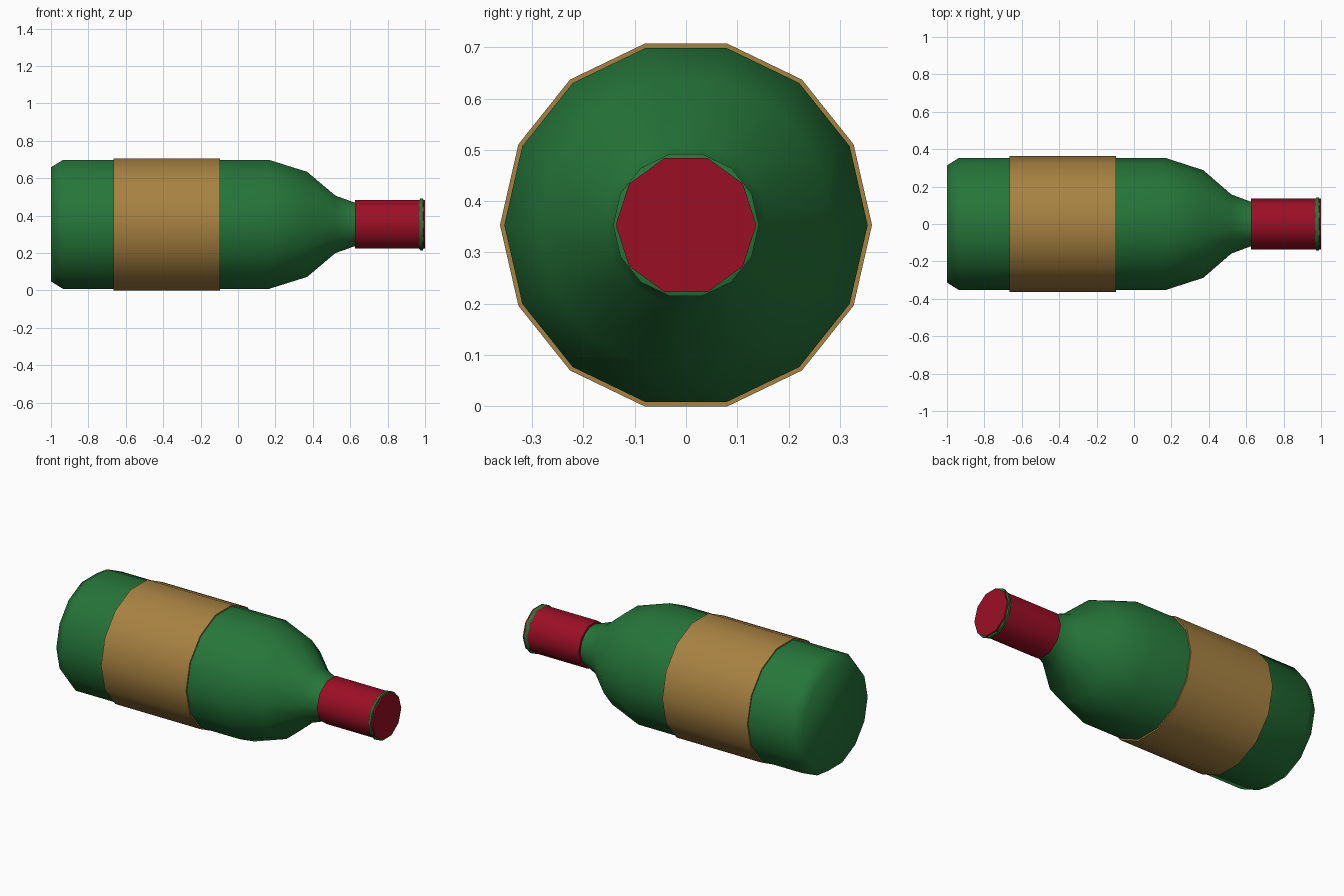
import bpy
import bmesh
from math import cos, sin, tau, radians

AXIS_Z = 0.3535  # height of the bottle's long axis

if "Cube" in bpy.data.objects:
    bpy.data.objects.remove(bpy.data.objects["Cube"], do_unlink=True)


def make_material(name, color):
    mat = bpy.data.materials.new(name)
    mat.use_nodes = True
    mat.diffuse_color = (*color, 1)
    mat.node_tree.nodes["Principled BSDF"].inputs["Base Color"].default_value = (*color, 1)
    return mat


def lathe(name, profile, sides, mat, closed=False):
    """Spin (x, radius) points about the long axis; cap the ends or close the loop."""
    bm = bmesh.new()
    rings = []
    for x, r in profile:
        rings.append([bm.verts.new((x, r * cos(tau * i / sides), AXIS_Z + r * sin(tau * i / sides)))
                      for i in range(sides)])
    pairs = list(zip(rings, rings[1:]))
    if closed:
        pairs.append((rings[-1], rings[0]))
    else:
        bm.faces.new(rings[0])
        bm.faces.new(rings[-1])
    for a, b in pairs:
        for i in range(sides):
            j = (i + 1) % sides
            bm.faces.new((a[i], a[j], b[j], b[i]))
    bmesh.ops.recalc_face_normals(bm, faces=bm.faces)
    mesh = bpy.data.meshes.new(name)
    bm.to_mesh(mesh)
    bm.free()
    mesh.materials.append(mat)
    obj = bpy.data.objects.new(name, mesh)
    bpy.context.collection.objects.link(obj)
    bpy.ops.object.select_all(action="DESELECT")
    obj.select_set(True)
    bpy.context.view_layer.objects.active = obj
    bpy.ops.object.shade_smooth_by_angle(angle=radians(60))
    return obj


green = make_material("bottle green", (0.019, 0.18, 0.042))
tan = make_material("label tan", (0.39, 0.223, 0.054))
red = make_material("foil red", (0.33, 0.0045, 0.019))

# Glass: chamfered base, straight body, shoulder, neck and lip
lathe("bottle_glass", [
    (-1.0, 0.313), (-0.935, 0.354), (0.165, 0.354), (0.37, 0.288),
    (0.52, 0.158), (0.62, 0.121), (0.96, 0.121), (0.975, 0.142),
    (0.988, 0.142), (0.994, 0.125),
], 14, green)

# Paper label: thin sleeve around the body
lathe("label", [(-0.665, 0.352), (-0.665, 0.3625), (-0.095, 0.3625), (-0.095, 0.352)],
      14, tan, closed=True)

# Foil wrap over the neck and mouth
lathe("neck_foil", [(0.625, 0.137), (1.0, 0.137)], 10, red)
